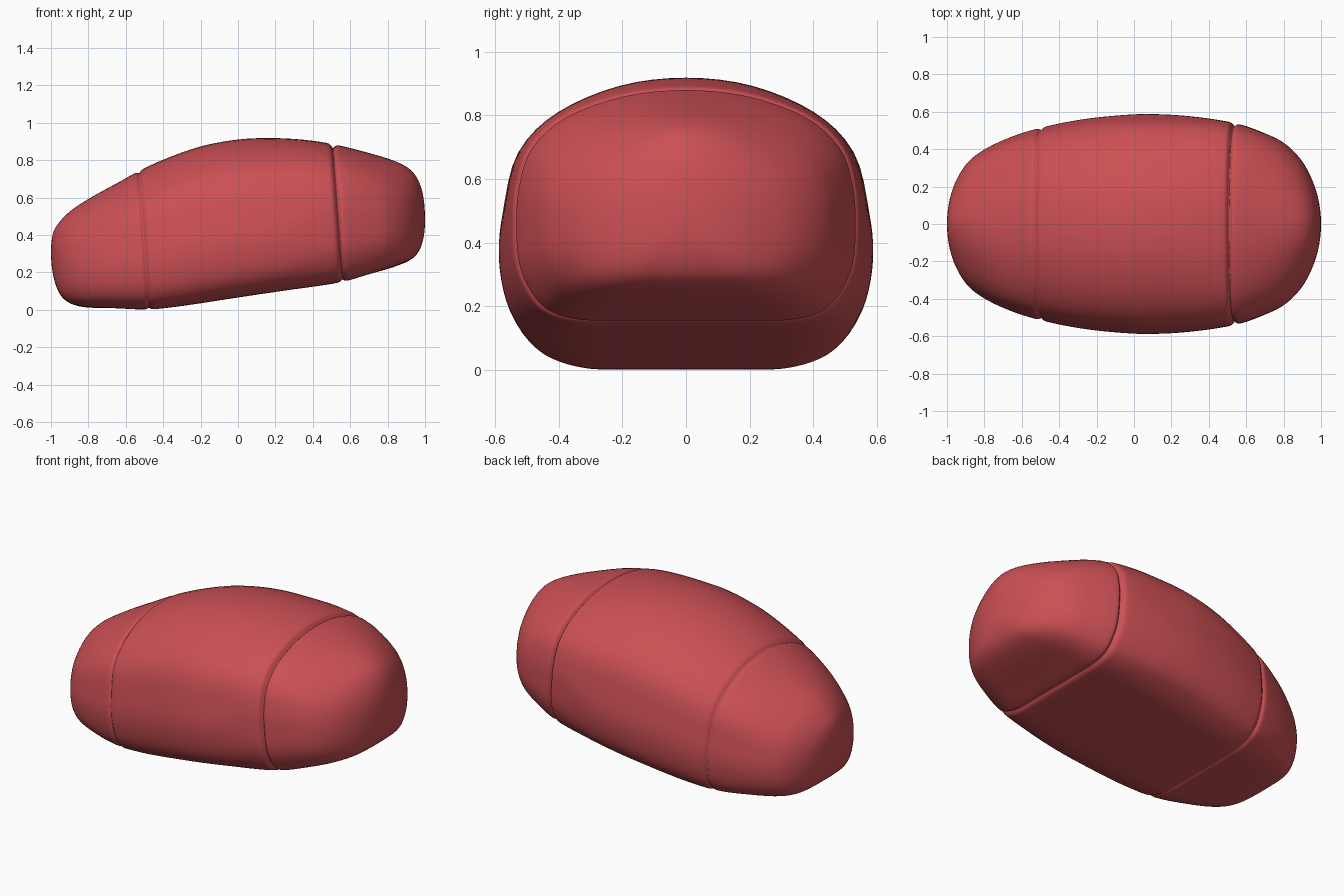
import bpy, bmesh, math

if "Cube" in bpy.data.objects:
    bpy.data.objects.remove(bpy.data.objects["Cube"])

# silhouette tables: (x, value)
TOP = [(-1, .31), (-.99, .405), (-.95, .475), (-.9, .525), (-.8, .592), (-.65, .675), (-.53, .742),
       (-.4, .802), (-.2, .873), (0, .91), (.17, .918), (.35, .909), (.51, .885), (.7, .838),
       (.85, .79), (.92, .75), (.96, .70), (.99, .61), (1, .48)]
BOTTOM = [(-1, .31), (-.985, .17), (-.95, .08), (-.9, .036), (-.82, .014), (-.65, .008), (-.48, .002),
          (-.35, .014), (-.2, .035), (0, .066), (.25, .103), (.55, .148), (.7, .19), (.85, .235),
          (.92, .266), (.96, .302), (.99, .375), (1, .48)]
WIDTH = [(-1, 0), (-.99, .11), (-.955, .225), (-.89, .33), (-.8, .4), (-.65, .47), (-.5, .516),
         (-.3, .557), (-.1, .58), (.07, .588), (.3, .575), (.54, .538), (.7, .483), (.8, .432),
         (.89, .345), (.95, .24), (.99, .11), (1, 0)]
# half cross-sections: (fraction of half width, fraction of height)
BODY = [(0, 0), (.35, 0), (.6, .003), (.78, .035), (.89, .085), (.965, .18), (1, .335), (.978, .5),
        (.9, .715), (.69, .865), (.36, .968), (0, 1)]
REAR = [(0, 0), (.35, 0), (.62, .003), (.8, .04), (.91, .12), (.985, .25), (1, .42), (.985, .58),
        (.91, .745), (.71, .88), (.37, .972), (0, 1)]
ENDS = [(0, 0), (.35, .004), (.62, .02), (.8, .065), (.91, .14), (.98, .25), (1, .38), (.975, .52),
        (.88, .67), (.67, .82), (.35, .95), (0, 1)]
SEAMS = [(-.503, .013), (.533, .022)]      # position, depth


def hermite(pts, u):
    """Smooth curve through (key, value) points."""
    n = len(pts)
    u = min(max(u, pts[0][0]), pts[-1][0])
    i = 0
    while i < n - 2 and u > pts[i + 1][0]:
        i += 1

    def slope(j):
        a, b = pts[max(j - 1, 0)], pts[min(j + 1, n - 1)]
        return (b[1] - a[1]) / (b[0] - a[0])
    (x0, y0), (x1, y1) = pts[i], pts[i + 1]
    h = x1 - x0
    t = (u - x0) / h
    return (y0 * (1 + 2 * t) * (1 - t) ** 2 + slope(i) * h * t * (1 - t) ** 2
            + y1 * t * t * (3 - 2 * t) + slope(i + 1) * h * t * t * (t - 1))


def by_angle(table):
    return [(math.asin(x), v) for x, v in table]


top, bottom, width = by_angle(TOP), by_angle(BOTTOM), by_angle(WIDTH)


def at(table, x):
    return hermite(table, math.asin(min(max(x, -1), 1)))


def full_ring(points, steps=4):
    """Smooth closed cross-section, mirrored left to right."""
    pts = [(-points[1][0], points[1][1])] + points + [(-points[-2][0], points[-2][1])]
    ys = [(i - 1, p[0]) for i, p in enumerate(pts)]
    zs = [(i - 1, p[1]) for i, p in enumerate(pts)]
    half = [(hermite(ys, i / steps), hermite(zs, i / steps))
            for i in range((len(points) - 1) * steps + 1)]
    return half + [(-y, z) for y, z in reversed(half[1:-1])]


def ramp(a, b, x):
    t = min(max((x - a) / (b - a), 0), 1)
    return t * t * (3 - 2 * t)


def mix(a, b, f):
    return [(p[0] + (q[0] - p[0]) * f, p[1] + (q[1] - p[1]) * f) for p, q in zip(a, b)]


body, rear, ends = full_ring(BODY), full_ring(REAR), full_ring(ENDS)

# stations along the body, packed closely around the seams
stations = [math.sin(-math.pi / 2 + math.pi * i / 110) for i in range(1, 110)]
for seam, _ in SEAMS:
    stations = [s for s in stations if abs(s - seam) > .06]
    stations += [seam + .055 * j / 16 for j in range(-16, 17)]
stations.sort()

# segmented shell lofted through the stations
bm = bmesh.new()
loops = []
for s in stations:
    lean = .035 * (1 - s * s)
    g = sum(d * math.exp(-(abs(s - c) / .012) ** 1.5) for c, d in SEAMS)
    zt = at(top, s - lean) - g
    zb = at(bottom, s + lean) + g * .6
    hw = at(width, s) - g
    ring = mix(mix(body, rear, ramp(.15, .55, s)), ends, ramp(.6, 1, abs(s)))
    loops.append([bm.verts.new((s - lean * (2 * t - 1), hw * y, zb + (zt - zb) * t)) for y, t in ring])
n = len(body)
for a, b in zip(loops, loops[1:]):
    for i in range(n):
        bm.faces.new((a[i], b[i], b[(i + 1) % n], a[(i + 1) % n]))
# rounded tips
for x, z, loop in ((-1, .31, loops[0]), (1, .48, loops[-1])):
    tip = bm.verts.new((x, 0, z))
    for i in range(n):
        bm.faces.new((tip, loop[i], loop[(i + 1) % n]))
bmesh.ops.recalc_face_normals(bm, faces=bm.faces)
for f in bm.faces:
    f.smooth = True
mesh = bpy.data.meshes.new("segmented_shell")
bm.to_mesh(mesh)
bm.free()

red = bpy.data.materials.new("soft red")
red.diffuse_color = (.6, .08, .09, 1)
red.use_nodes = True
red.node_tree.nodes["Principled BSDF"].inputs["Base Color"].default_value = red.diffuse_color
mesh.materials.append(red)
shell = bpy.data.objects.new("segmented_shell", mesh)
bpy.context.collection.objects.link(shell)
